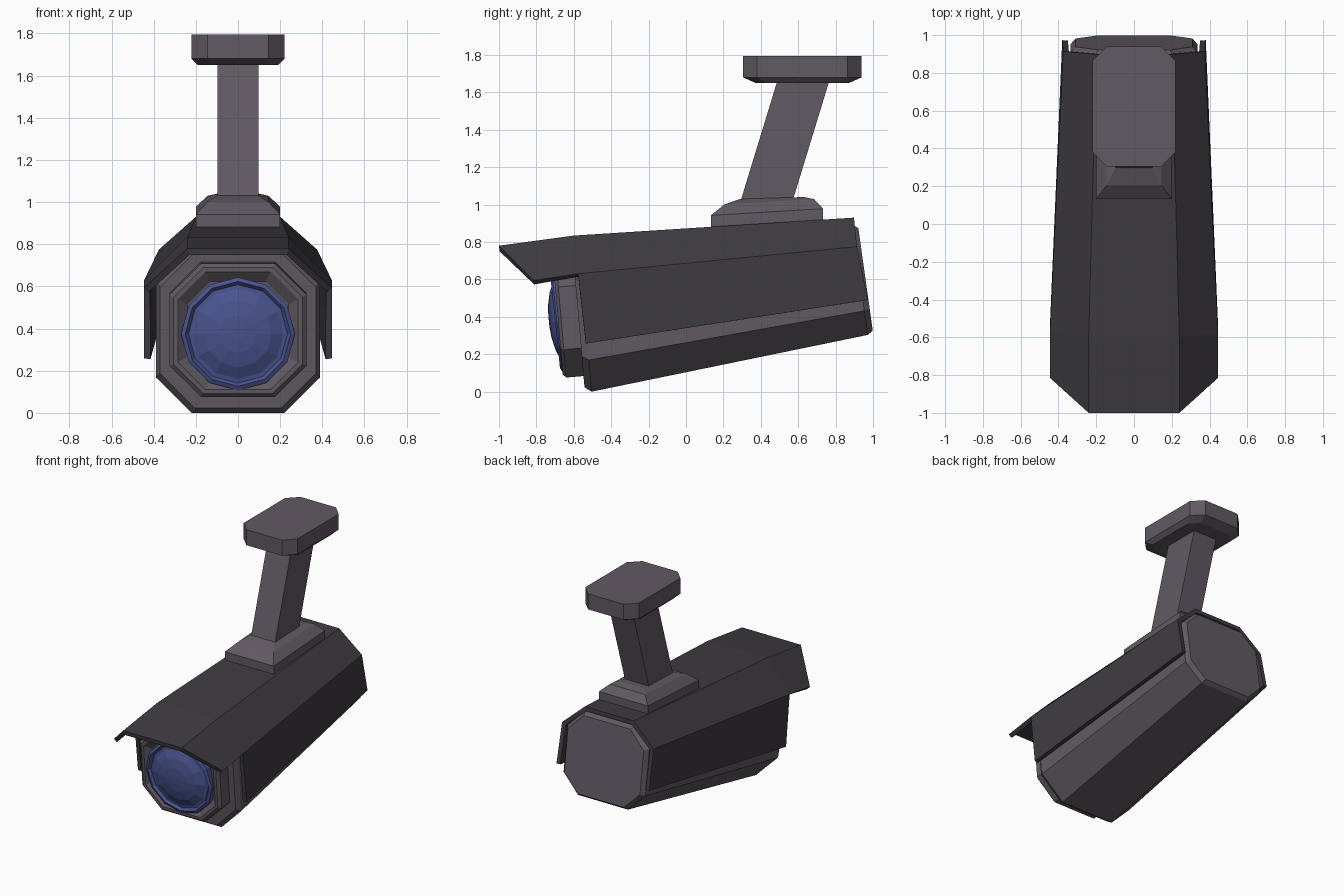
import bpy, bmesh, math
from mathutils import Vector

if "Cube" in bpy.data.objects:
    bpy.data.objects.remove(bpy.data.objects["Cube"])


def material(name, rgb):
    m = bpy.data.materials.new(name)
    m.diffuse_color = (*rgb, 1)
    m.use_nodes = True
    m.node_tree.nodes["Principled BSDF"].inputs["Base Color"].default_value = m.diffuse_color
    return m


GREY = material("warm_grey", (0.12, 0.10, 0.125))
DARK = material("dark_grey", (0.048, 0.044, 0.052))
BLUE = material("lens_blue", (0.07, 0.09, 0.28))


def finish(name, bm, mat):
    me = bpy.data.meshes.new(name)
    bm.to_mesh(me)
    bm.free()
    me.materials.append(mat)
    ob = bpy.data.objects.new(name, me)
    bpy.context.collection.objects.link(ob)
    return ob


def loft(name, rings, mat):
    """Skin a list of equal-length closed rings and cap both ends."""
    bm = bmesh.new()
    vs = [[bm.verts.new(p) for p in r] for r in rings]
    n = len(vs[0])
    for a, b in zip(vs, vs[1:]):
        for i in range(n):
            j = (i + 1) % n
            bm.faces.new((a[i], a[j], b[j], b[i]))
    bm.faces.new(vs[0])
    bm.faces.new(vs[-1])
    bmesh.ops.recalc_face_normals(bm, faces=bm.faces)
    return finish(name, bm, mat)


def octagon(hw, hh, c):
    return [(-hw + c, -hh), (hw - c, -hh), (hw, -hh + c), (hw, hh - c),
            (hw - c, hh), (-hw + c, hh), (-hw, hh - c), (-hw, -hh + c)]


def circle(r, n=12):
    return [(r * math.sin(2 * math.pi * i / n), r * math.cos(2 * math.pi * i / n)) for i in range(n)]


def tilted(profile, y, z, deg):
    """Stand a profile upright at (y, z), leaning towards the front."""
    s, c = math.sin(math.radians(deg)), math.cos(math.radians(deg))
    return [Vector((u, y - s * w, z + c * w)) for u, w in profile]


def flat(profile, y, z, slope=0.0):
    return [Vector((u, y + v, z + slope * v)) for u, v in profile]


def rect(hw, hl):
    return [(-hw, -hl), (hw, -hl), (hw, hl), (-hw, hl)]


# Tapered housing, tilted nose-down
loft("housing", [
    tilted(octagon(0.37, 0.37, 0.165), -0.575, 0.392, 5),
    tilted(octagon(0.39, 0.40, 0.17), -0.54, 0.398, 5),
    tilted(octagon(0.335, 0.297, 0.13), 0.93, 0.597, 8),
    tilted(octagon(0.31, 0.277, 0.12), 0.96, 0.60, 8)], GREY)

# Front bezel with a recess for the lens
loft("front_bezel", [
    tilted(octagon(0.325, 0.318, 0.15), -0.55, 0.402, 5),
    tilted(octagon(0.325, 0.318, 0.15), -0.668, 0.392, 5),
    tilted(octagon(0.305, 0.30, 0.14), -0.685, 0.39, 5),
    tilted(octagon(0.285, 0.28, 0.13), -0.685, 0.39, 5),
    tilted(octagon(0.24, 0.235, 0.11), -0.65, 0.39, 5)], GREY)

# Lens rim, groove and dome
lens = [(-0.62, 0.27), (-0.69, 0.27), (-0.70, 0.25), (-0.682, 0.235), (-0.685, 0.215),
        (-0.712, 0.16), (-0.728, 0.09), (-0.733, 0.03)]
loft("lens", [tilted(circle(r), y, 0.375, 6) for y, r in lens], BLUE)

# Folded sheet hood: visor row, fold row, back row (right half, bottom to top)
rows = [
    [(0.445, -0.815, 0.594), (0.24, -1.0, 0.78)],
    [(0.445, -0.535, 0.257), (0.445, -0.577, 0.63), (0.24, -0.60, 0.834)],
    [(0.38, 0.973, 0.49), (0.375, 0.914, 0.775), (0.20, 0.898, 0.93)]]
bm = bmesh.new()
grid = [[bm.verts.new((-x, y, z)) for x, y, z in r] +
        [bm.verts.new(p) for p in reversed(r)] for r in rows]
for a, b in ((grid[0], grid[1][1:5]), (grid[1], grid[2])):
    for i in range(len(a) - 1):
        bm.faces.new((a[i], a[i + 1], b[i + 1], b[i]))
hood = finish("hood", bm, DARK)
sheet = hood.modifiers.new("thickness", 'SOLIDIFY')
sheet.thickness = 0.03
sheet.offset = -1
sheet.use_even_offset = True

# Stepped foot on the hood
loft("mount_foot", [
    flat(rect(0.20, 0.30), 0.433, 0.88, 0.06),
    flat(rect(0.20, 0.30), 0.433, 0.96, 0.06),
    flat(rect(0.145, 0.24), 0.445, 1.015, 0.06),
    flat(rect(0.10, 0.17), 0.46, 1.035, 0.03)], GREY)

# Leaning arm
loft("mount_arm", [
    flat(rect(0.098, 0.139), 0.425, 1.0),
    flat(rect(0.098, 0.139), 0.630, 1.67)], GREY)

# Ceiling plate with bevelled underside
loft("ceiling_plate", [
    flat(octagon(0.19, 0.25, 0.06), 0.622, 1.65),
    flat(octagon(0.22, 0.317, 0.075), 0.622, 1.68),
    flat(octagon(0.22, 0.317, 0.075), 0.622, 1.795)], GREY)
